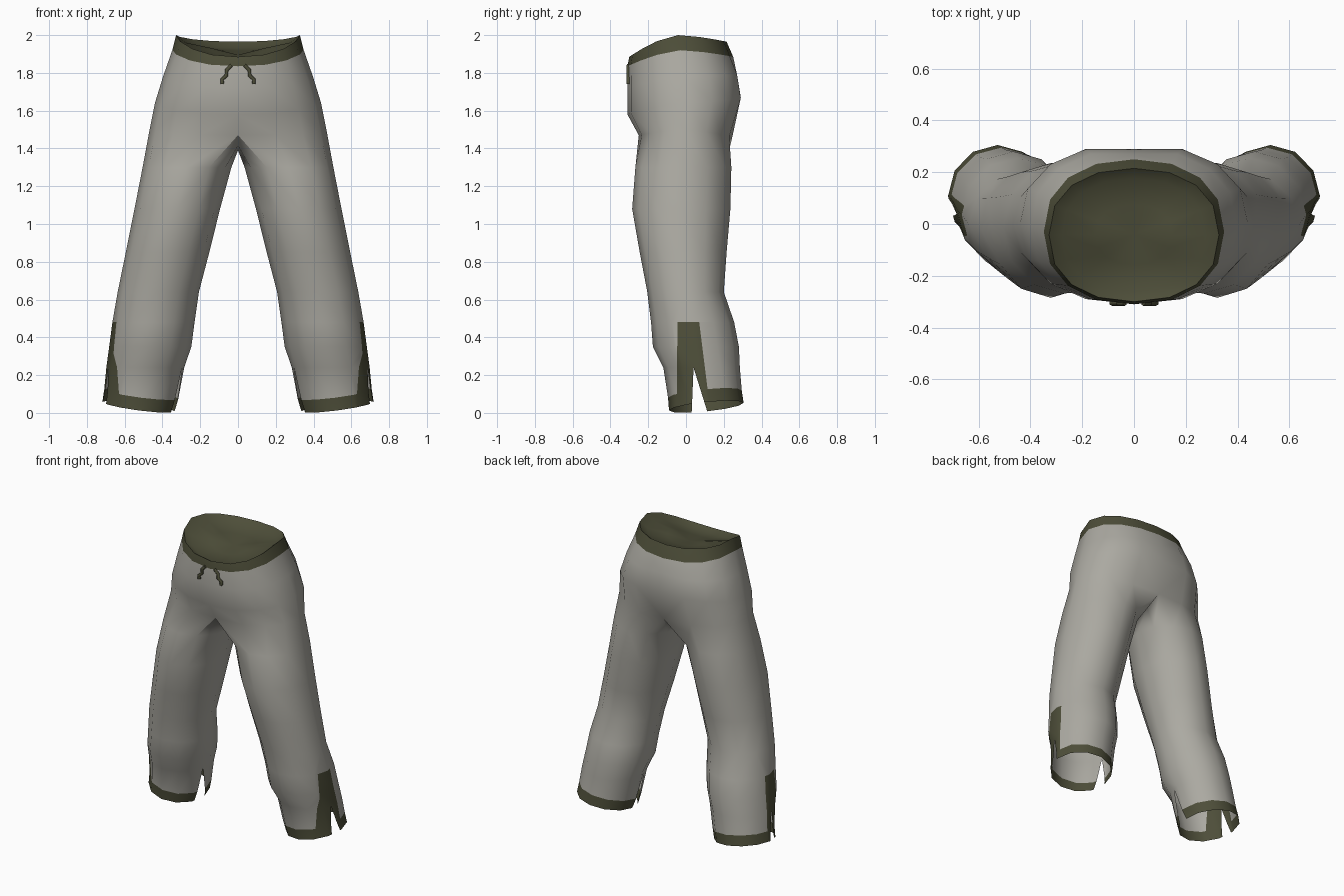
import bpy, bmesh, math
from mathutils import Vector

if "Cube" in bpy.data.objects:
    bpy.data.objects.remove(bpy.data.objects["Cube"])


def material(name, rgb):
    m = bpy.data.materials.new(name)
    m.diffuse_color = (*rgb, 1)
    m.use_nodes = True
    m.node_tree.nodes["Principled BSDF"].inputs["Base Color"].default_value = m.diffuse_color
    return m


cloth = material("grey cloth", (0.41, 0.40, 0.36))
trim = material("dark olive trim", (0.075, 0.076, 0.041))

bm = bmesh.new()


def spow(v, p):
    return math.copysign(abs(v) ** p, v)


def torso_ring(zf, zs, zb, xo, yf, yb):
    """Half ring from front centre round the side to back centre."""
    pts = []
    for i in range(9):
        t = math.pi * i / 8
        w = -math.cos(t)
        y = (yf + yb) / 2 + (yb - yf) / 2 * spow(w, 0.85)
        z = zs + ((zf if w < 0 else zb) - zs) * abs(w) ** 1.3
        x = xo * math.sin(t) ** 0.9 if 0 < i < 8 else 0
        pts.append(Vector((x, y, z)))
    return pts


def leg_ring(z, xi, xo, yf, yb, tilt=0):
    """Full 12-sided ring; points 9-11 are the inner leg."""
    pts = []
    for i in range(12):
        a = math.radians(240 + 30 * i)
        c, s = math.cos(a), math.sin(a)
        pts.append(Vector(((xi + xo) / 2 + (xo - xi) / 2 * c,
                           (yf + yb) / 2 + (yb - yf) / 2 * s,
                           z + tilt * (0.025 * c + 0.02 * s))))
    return pts


def add(pts):
    return [bm.verts.new(p) for p in pts]


def bridge(a, b, closed, mat=0):
    n = len(a)
    for i in range(n if closed else n - 1):
        j = (i + 1) % n
        f = bm.faces.new((a[i], b[i], b[j], a[j]))
        f.material_index = mat


# seat: waistband, hips and crotch
rim = torso_ring(1.885, 2.0, 1.965, 0.328, -0.30, 0.215)
torso = [rim,
         torso_ring(1.835, 1.92, 1.885, 0.348, -0.31, 0.25),
         torso_ring(1.72, 1.78, 1.79, 0.397, -0.31, 0.29),
         torso_ring(1.58, 1.64, 1.67, 0.44, -0.31, 0.31),
         torso_ring(1.47, 1.50, 1.46, 0.468, -0.25, 0.245)]
for r in torso[2:4]:
    r[8].y -= 0.02
rings = [add(r) for r in torso]
for k in range(4):
    bridge(rings[k], rings[k + 1], False, 1 if k == 0 else 0)

# sunken cap closing the waist
centre = Vector((0, -0.04, 1.905))
prev = rings[0]
for s, drop in ((0.85, 0.025), (0.45, 0.015)):
    cur = add([centre.lerp(p, s) - Vector((0, 0, drop)) for p in rim])
    bridge(cur, prev, False, 1)
    prev = cur
mid = bm.verts.new(centre - Vector((0, 0, 0.01)))
for i in range(8):
    bm.faces.new((mid, prev[i], prev[i + 1])).material_index = 1

# leg: tube from the crotch down to the hem
upper = rings[-1] + add([(0, 0.13, 1.405), (0, 0.0, 1.39), (0, -0.13, 1.415)])
legs = [(1.30, 0.035, 0.505, -0.268, 0.24),
        (1.08, 0.095, 0.548, -0.285, 0.235),
        (0.85, 0.152, 0.594, -0.245, 0.215),
        (0.64, 0.207, 0.637, -0.205, 0.20),
        (0.48, 0.230, 0.665, -0.185, 0.255),
        (0.35, 0.247, 0.682, -0.175, 0.28),
        (0.24, 0.285, 0.697, -0.12, 0.285),
        (0.10, 0.316, 0.708, -0.095, 0.295, 1),
        (0.033, 0.335, 0.718, -0.09, 0.305, 1)]
for k, spec in enumerate(legs):
    lower = add(leg_ring(*spec))
    bridge(upper, lower, True, 1 if k == len(legs) - 1 else 0)
    upper = lower


def line_y(p, q, z):
    return p[0] + (q[0] - p[0]) * (z - p[1]) / (q[1] - p[1])


def cut(p, q, test):
    """Cut the chosen faces along a line drawn in the side view (y, z)."""
    faces = [f for f in bm.faces if test(f.calc_center_median())]
    geom = faces + list({e for f in faces for e in f.edges}) + list({v for f in faces for v in f.verts})
    bmesh.ops.bisect_plane(bm, geom=geom, dist=1e-5, plane_co=(0, p[0], p[1]),
                           plane_no=(0, q[1] - p[1], p[0] - q[0]))


# trim strip up the outer ankle
front_edge = ((-0.045, 0.48), (-0.05, 0.0))
back_edge = ((0.07, 0.48), (0.13, 0.0))
outer = lambda c: c.z < 0.48 and c.x > 0.57
for edge in (front_edge, back_edge):
    cut(*edge, outer)
for f in bm.faces:
    c = f.calc_center_median()
    if outer(c) and line_y(*front_edge, c.z) < c.y < line_y(*back_edge, c.z):
        f.material_index = 1

# slits in the inner and outer hem
slit_a = ((0.04, 0.24), (0.03, 0.0))
slit_b = ((0.04, 0.24), (0.115, 0.0))
low = lambda c: c.z < 0.235
for edge in (slit_a, slit_b):
    cut(*edge, low)
gone = []
for f in bm.faces:
    c = f.calc_center_median()
    if low(c) and line_y(*slit_a, c.z) < c.y < line_y(*slit_b, c.z):
        gone.append(f)
bmesh.ops.delete(bm, geom=gone, context='FACES')

bmesh.ops.recalc_face_normals(bm, faces=bm.faces[:])
bm.faces.ensure_lookup_table()
side = max(bm.faces, key=lambda f: f.calc_center_median().x)
if side.normal.x < 0:
    bmesh.ops.reverse_faces(bm, faces=bm.faces[:])

mesh = bpy.data.meshes.new("trousers")
bm.to_mesh(mesh)
bm.free()
trousers = bpy.data.objects.new("trousers", mesh)
bpy.context.collection.objects.link(trousers)
mesh.materials.append(cloth)
mesh.materials.append(trim)
mirror = trousers.modifiers.new("mirror", 'MIRROR')
mirror.use_clip = True
mirror.merge_threshold = 0.0005
bpy.context.view_layer.objects.active = trousers
trousers.select_set(True)
bpy.ops.object.shade_smooth_by_angle(angle=math.radians(60))

# drawstring: two hanging ends on the front
curve = bpy.data.curves.new("drawstring", 'CURVE')
curve.dimensions = '3D'
curve.bevel_depth = 0.011
curve.bevel_resolution = 1
curve.use_fill_caps = True
for s in (-1, 1):
    path = [(0.035, 1.84), (0.06, 1.815), (0.062, 1.785), (0.085, 1.765), (0.083, 1.742)]
    sp = curve.splines.new('POLY')
    sp.points.add(len(path) - 1)
    for pt, (x, z) in zip(sp.points, path):
        pt.co = (s * x, -0.305, z, 1)
curve.materials.append(trim)
string = bpy.data.objects.new("drawstring", curve)
bpy.context.collection.objects.link(string)
